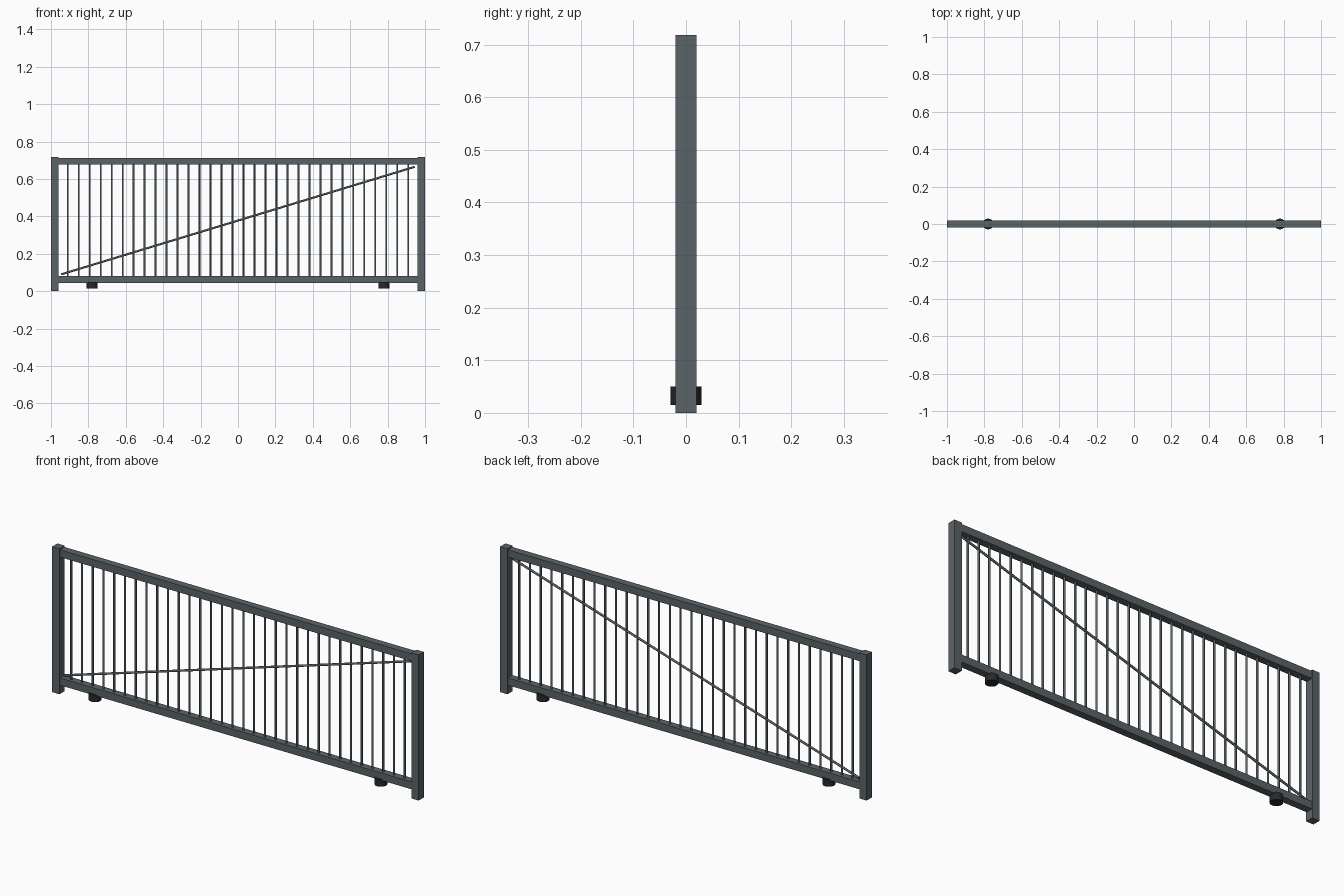
import bpy, math
from mathutils import Vector

if "Cube" in bpy.data.objects:
    bpy.data.objects.remove(bpy.data.objects["Cube"])


def material(name, rgb):
    m = bpy.data.materials.new(name)
    m.diffuse_color = (*rgb, 1)
    m.use_nodes = True
    m.node_tree.nodes["Principled BSDF"].inputs["Base Color"].default_value = m.diffuse_color
    return m


STEEL = material("painted_steel", (0.105, 0.125, 0.135))
RUBBER = material("dark_rubber", (0.02, 0.022, 0.025))


def box(name, center, size):
    bpy.ops.mesh.primitive_cube_add(size=1, location=center)
    o = bpy.context.object
    o.name = name
    o.scale = size
    bpy.ops.object.transform_apply(location=False, rotation=False, scale=True)
    o.data.materials.append(STEEL)
    return o


def rod(name, a, b, radius, sides, mat):
    a, b = Vector(a), Vector(b)
    bpy.ops.mesh.primitive_cylinder_add(vertices=sides, radius=radius,
                                        depth=(b - a).length, location=(a + b) / 2)
    o = bpy.context.object
    o.name = name
    o.rotation_euler = (b - a).to_track_quat('Z', 'Y').to_euler()
    o.data.materials.append(mat)
    bpy.ops.object.shade_smooth_by_angle(angle=math.radians(50))
    return o


# End posts and guide rollers, one per side
for side, s in (("left", -1), ("right", 1)):
    box(f"{side}_post", (s * 0.98, 0, 0.359), (0.04, 0.04, 0.718))
    rod(f"{side}_roller", (s * 0.78, 0, 0.015), (s * 0.78, 0, 0.05), 0.029, 16, RUBBER)

# Horizontal rails
box("top_rail", (0, 0, 0.694), (1.92, 0.036, 0.036))
box("bottom_rail", (0, 0, 0.062), (1.92, 0.036, 0.036))

# Evenly spaced infill bars
COUNT = 32
for i in range(COUNT):
    x = -0.91 + 1.82 * i / (COUNT - 1)
    rod(f"infill_bar_{i + 1}", (x, 0, 0.07), (x, 0, 0.685), 0.005, 8, STEEL)

# Diagonal brace rod
rod("diagonal_brace", (-0.945, 0, 0.09), (0.945, 0, 0.665), 0.0055, 8, STEEL)
